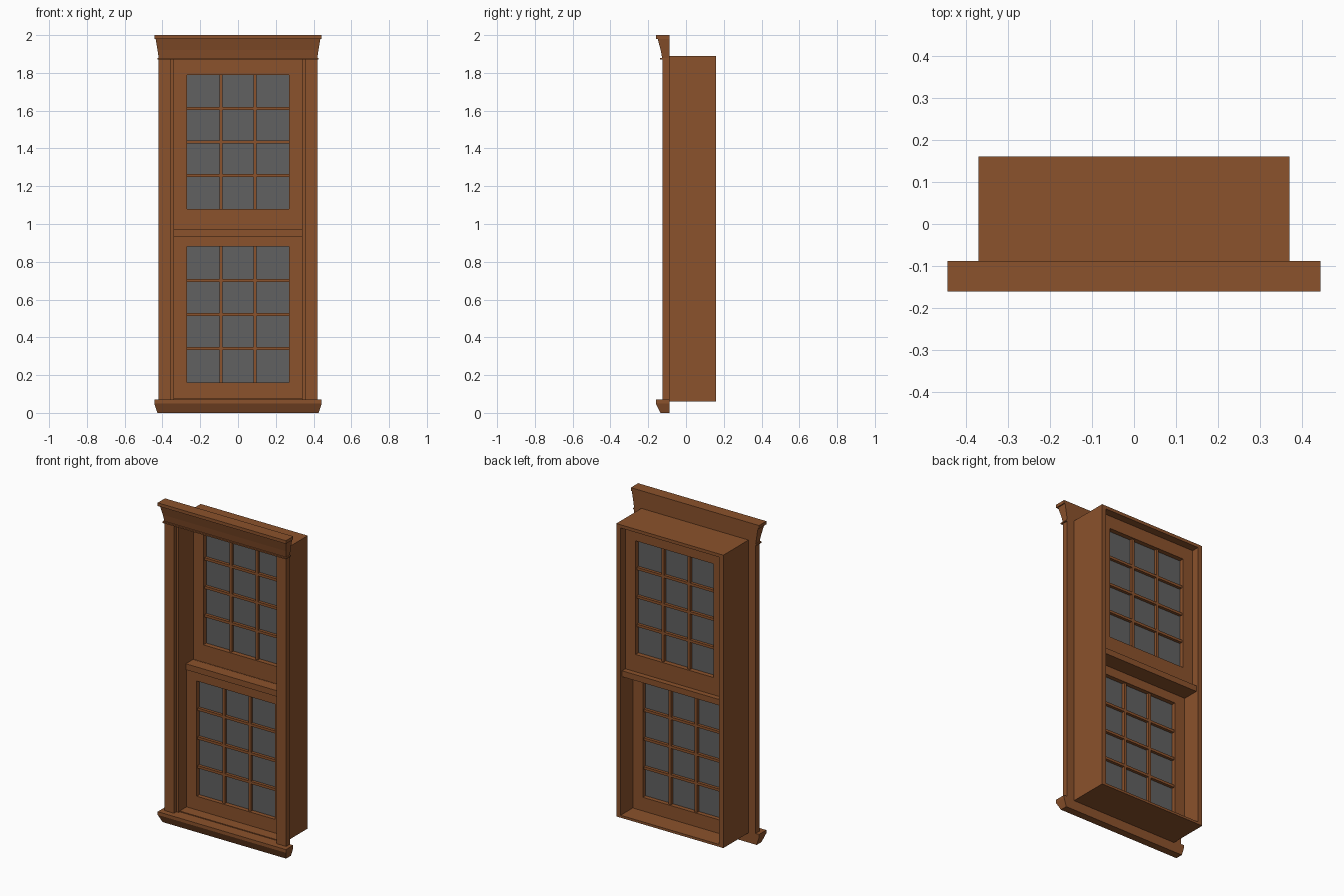
import bpy
import bmesh

if "Cube" in bpy.data.objects:
    bpy.data.objects.remove(bpy.data.objects["Cube"], do_unlink=True)


def make_material(name, colour):
    mat = bpy.data.materials.new(name)
    mat.use_nodes = True
    mat.diffuse_color = colour
    bsdf = next(n for n in mat.node_tree.nodes if n.type == "BSDF_PRINCIPLED")
    bsdf.inputs["Base Color"].default_value = colour
    return mat


WOOD = make_material("warm brown wood", (0.258, 0.084, 0.025, 1))
GLASS = make_material("grey glass", (0.12, 0.12, 0.12, 1))


def finish(name, bm, mat):
    bmesh.ops.recalc_face_normals(bm, faces=bm.faces)
    mesh = bpy.data.meshes.new(name)
    bm.to_mesh(mesh)
    bm.free()
    mesh.materials.append(mat)
    obj = bpy.data.objects.new(name, mesh)
    bpy.context.collection.objects.link(obj)
    return obj


def box(name, xs, ys, zs, mat=WOOD):
    bm = bmesh.new()
    cube = bmesh.ops.create_cube(bm, size=1)
    for v in cube["verts"]:
        v.co = [span[0] if c < 0 else span[1] for c, span in zip(v.co, (xs, ys, zs))]
    return finish(name, bm, mat)


def frame(name, outer, inner, ys):
    """Rectangular ring; outer and inner are (half width, bottom, top)."""
    bm = bmesh.new()
    rings = []
    for half, low, high in (outer, inner):
        corners = ((-half, low), (half, low), (half, high), (-half, high))
        for y in ys:
            rings.append([bm.verts.new((x, y, z)) for x, z in corners])
    of, ob, nf, nb = rings
    for a, b in ((of, ob), (ob, nb), (nb, nf), (nf, of)):
        for i in range(4):
            j = (i + 1) % 4
            bm.faces.new((a[i], a[j], b[j], b[i]))
    return finish(name, bm, WOOD)


def mitred_moulding(name, levels, back):
    """Moulding with returned ends; levels are (z, half width, front y)."""
    bm = bmesh.new()
    loops = [[bm.verts.new(p) for p in ((-h, y, z), (h, y, z), (h, back, z), (-h, back, z))]
             for z, h, y in levels]
    for a, b in zip(loops, loops[1:]):
        for i in range(4):
            j = (i + 1) % 4
            bm.faces.new((a[i], a[j], b[j], b[i]))
    bm.faces.new(loops[0])
    bm.faces.new(loops[-1])
    return finish(name, bm, WOOD)


# Deep box frame set into the wall
frame("box_frame", (0.37, 0.06, 1.89), (0.34, 0.075, 1.87), (-0.09, 0.16))

# Side casings: thin backing with a thicker board in front
for side, label in ((1, "left"), (-1, "right")):
    for part, inner, ys in (("backing", 0.34, (-0.10, -0.088)),
                            ("board", 0.355, (-0.125, -0.10))):
        xs = sorted((side * inner, side * 0.42))
        box(f"{label}_casing_{part}", xs, ys, (0.06, 1.88))

# Crown and sill
mitred_moulding("crown", [(1.87, 0.427, -0.137), (1.878, 0.427, -0.137),
                          (1.878, 0.42, -0.126), (1.92, 0.426, -0.134),
                          (1.98, 0.436, -0.15), (1.98, 0.443, -0.16),
                          (2.0, 0.443, -0.16)], -0.088)
mitred_moulding("sill", [(0, 0.427, -0.135), (0.05, 0.443, -0.16),
                         (0.07, 0.443, -0.16)], -0.088)


def sash(label, bottom, top, glass_low, glass_high, front, back):
    """Glazed sash, three panes wide and four high."""
    mid = (front + back) / 2
    frame(f"{label}_sash_frame", (0.34, bottom, top),
          (0.27, glass_low, glass_high), (front, back))
    box(f"{label}_glass", (-0.272, 0.272), (mid - 0.004, mid + 0.004),
        (glass_low - 0.002, glass_high + 0.002), GLASS)
    bar, deep = 0.008, 0.022
    for i in (-1, 1):
        x = i * 0.09
        box(f"{label}_upright_bar", (x - bar, x + bar), (mid - deep, mid + deep),
            (glass_low, glass_high))
    for i in range(1, 4):
        z = glass_low + (glass_high - glass_low) * i / 4
        box(f"{label}_cross_bar", (-0.27, 0.27), (mid - deep, mid + deep), (z - bar, z + bar))


# Sliding sashes, the upper one behind the lower one
sash("lower", 0.07, 0.97, 0.16, 0.88, -0.022, 0.04)
sash("upper", 0.935, 1.875, 1.08, 1.79, 0.045, 0.112)

# Meeting rails
box("lower_meeting_rail", (-0.34, 0.34), (-0.03, 0.04), (0.935, 0.972))
box("upper_meeting_rail", (-0.34, 0.34), (0.042, 0.145), (0.935, 0.972))
